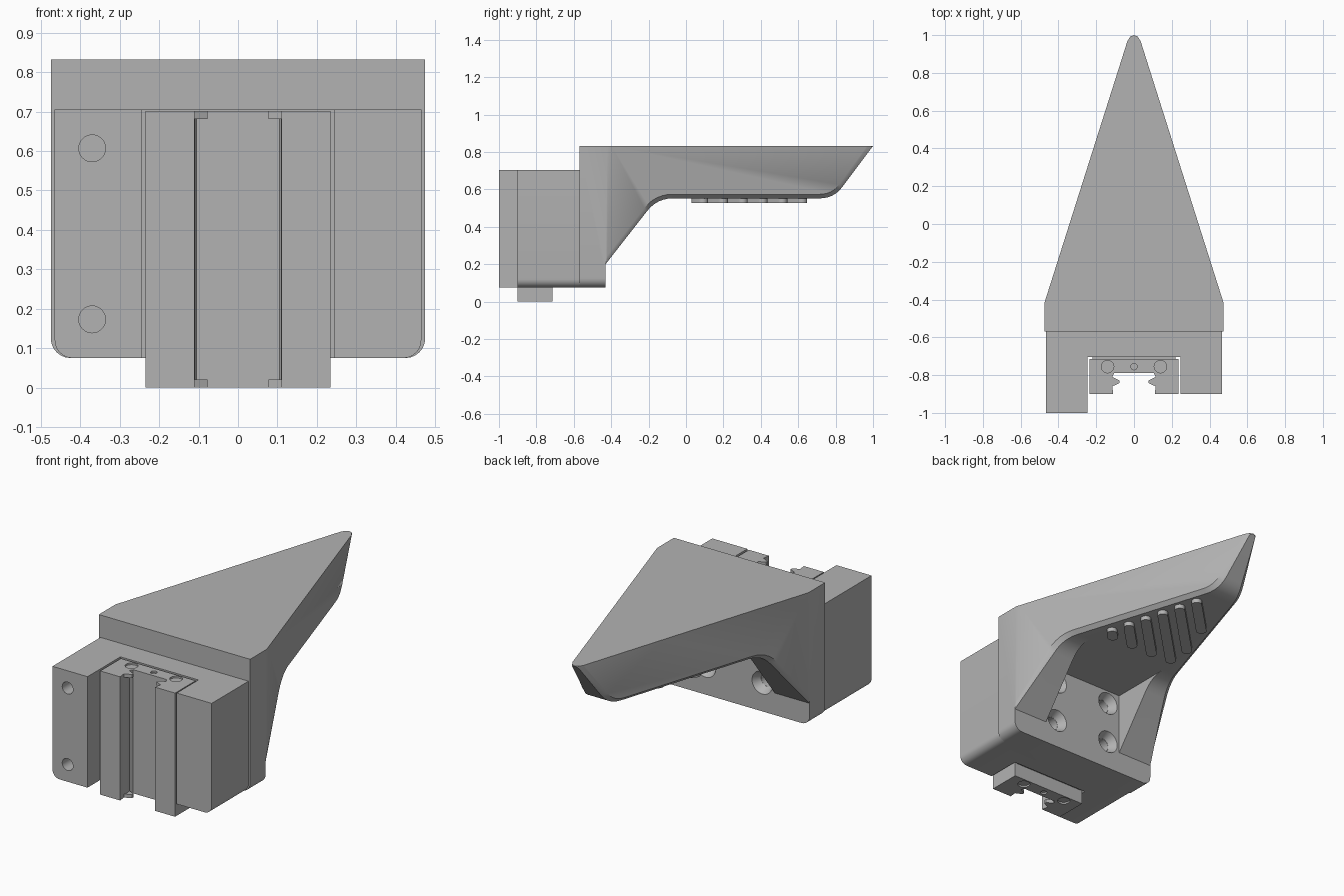
import bpy, bmesh, math
from mathutils import Vector

if "Cube" in bpy.data.objects:
    bpy.data.objects.remove(bpy.data.objects["Cube"], do_unlink=True)

grey = bpy.data.materials.new("plain grey")
grey.use_nodes = True
grey.diffuse_color = (0.45, 0.45, 0.45, 1)
grey.node_tree.nodes["Principled BSDF"].inputs["Base Color"].default_value = (0.45, 0.45, 0.45, 1)

# axis along which a flat outline is extruded -> placement of (u, v, depth)
PLACE = {
    "x": lambda u, v, d: (d, u, v),
    "y": lambda u, v, d: (u, d, v),
    "z": lambda u, v, d: (u, v, d),
}


def prism(name, outline, axis, lo, hi, scale_hi=1.0):
    """Extrude a closed 2D outline along one axis; scale_hi makes a taper."""
    cu = sum(p[0] for p in outline) / len(outline)
    cv = sum(p[1] for p in outline) / len(outline)
    far = [(cu + (u - cu) * scale_hi, cv + (v - cv) * scale_hi) for u, v in outline]
    bm = bmesh.new()
    a = [bm.verts.new(PLACE[axis](u, v, lo)) for u, v in outline]
    b = [bm.verts.new(PLACE[axis](u, v, hi)) for u, v in far]
    bm.faces.new(a)
    bm.faces.new(b)
    for i in range(len(a)):
        j = (i + 1) % len(a)
        bm.faces.new((a[i], a[j], b[j], b[i]))
    bmesh.ops.recalc_face_normals(bm, faces=bm.faces)
    mesh = bpy.data.meshes.new(name)
    bm.to_mesh(mesh)
    bm.free()
    mesh.materials.append(grey)
    ob = bpy.data.objects.new(name, mesh)
    bpy.context.collection.objects.link(ob)
    return ob


def circle(u, v, r, n=32):
    return [(u + r * math.cos(2 * math.pi * i / n), v + r * math.sin(2 * math.pi * i / n)) for i in range(n)]


def rect(u0, v0, u1, v1):
    return [(u0, v0), (u1, v0), (u1, v1), (u0, v1)]


def fillet(p0, p1, p2, cut, n=6):
    """Points of a soft corner at p1, starting 'cut' away on each side."""
    p0, p1, p2 = Vector(p0), Vector(p1), Vector(p2)
    a = p1 + (p0 - p1).normalized() * cut
    b = p1 + (p2 - p1).normalized() * cut
    ts = [i / n for i in range(n + 1)]
    return [tuple(a * (1 - t) ** 2 + p1 * 2 * t * (1 - t) + b * t * t) for t in ts]


def combine(ob, cutters, operation="DIFFERENCE"):
    """Apply booleans one after another and drop the helpers."""
    for c in cutters:
        c.hide_render = True
        m = ob.modifiers.new("cut", "BOOLEAN")
        m.operation, m.object, m.solver = operation, c, "EXACT"
        bpy.context.view_layer.update()
        dg = bpy.context.evaluated_depsgraph_get()
        mesh = bpy.data.meshes.new_from_object(ob.evaluated_get(dg))
        ob.modifiers.clear()
        ob.data = mesh
        bpy.data.objects.remove(c, do_unlink=True)


def bevel(ob, rule, offset, segments):
    bm = bmesh.new()
    bm.from_mesh(ob.data)
    bm.normal_update()
    edges = [e for e in bm.edges if len(e.link_faces) == 2 and rule(e)]
    bmesh.ops.bevel(bm, geom=edges, offset=offset, segments=segments, profile=0.5,
                    affect="EDGES", clamp_overlap=False)
    bm.to_mesh(ob.data)
    bm.free()


def bottom_corner(e):
    """Lower outer edge running front to back."""
    a, b = (v.co for v in e.verts)
    return max(a.z, b.z) < 0.08 and abs(a.x - b.x) < 0.001 and abs(a.x) > 0.4


def arm_rim(e):
    """Edge between a tapered side and the underside of the arm."""
    f, g = sorted((fc.normal for fc in e.link_faces), key=lambda n: abs(n.x))
    mid = (e.verts[0].co + e.verts[1].co) / 2
    return f.z < -0.3 and abs(f.x) < 0.1 and abs(g.x) > 0.9 and abs(g.z) < 0.01 \
        and mid.y > -0.42 and abs(mid.x) > 0.01 and g.y > 0.1


# pointed arm with its mounting shoulder: plan outline crossed with side profile
UNDER = 0.552
foot, knee, heel, tip = (-0.43, 0.2), (-0.155, UNDER), (0.79, UNDER), (1.0, 0.832)
profile = [(-0.57, 0.832), (-0.57, 0.075), (-0.43, 0.075), foot]
profile += fillet(foot, knee, heel, 0.085) + fillet(knee, heel, tip, 0.075) + [tip]
half = [(0.475, -0.6), (0.475, -0.42), (0.035, 0.968), (0.02, 0.992)]
plan = half + [(0, 1.0)] + [(-x, y) for x, y in reversed(half)]
arm = prism("pointed_arm", plan, "z", 0.0, 0.832)
combine(arm, [prism("profile_helper", profile, "x", -0.6, 0.6)], "INTERSECT")
bevel(arm, arm_rim, 0.022, 1)
bevel(arm, bottom_corner, 0.05, 6)

# opening between the two gussets, and countersunk holes in the back plate
cutters = [prism("gusset_gap", rect(-0.257, -0.43, 0.257, -0.05), "z", 0.15, UNDER)]
for x in (-0.178, 0.178):
    for z in (0.238, 0.476):
        cutters.append(prism("sink", circle(x, z, 0.065), "y", -0.429, -0.475, 0.6))
        cutters.append(prism("bore", circle(x, z, 0.038), "y", -0.45, -0.56))
combine(arm, cutters)

# diagonal grip ribs under the arm
RIBS = 6
for k in range(RIBS):
    x, y = 0.23 - 0.03 * k, 0.09 + 0.106 * k
    run = min(y - 0.058, x + 0.2, 0.2 if k == RIBS - 1 else 1)
    r, s = 0.028, math.pi / 4
    pts = []
    for cx, cy, start in ((x, y, s - math.pi / 2), (x - run, y - run, s + math.pi / 2)):
        pts += [(cx + r * math.cos(start + math.pi * i / 8), cy + r * math.sin(start + math.pi * i / 8))
                for i in range(9)]
    prism("grip_rib_%d" % (k + 1), pts, "z", 0.528, UNDER + 0.01)

# mounting block with a channel and one longer cheek
TOP = 0.705
block = prism("mounting_block", [
    (-0.465, -0.565), (-0.465, -1.0), (-0.245, -1.0), (-0.245, -0.705),
    (0.245, -0.705), (0.245, -0.9), (0.465, -0.9), (0.465, -0.565)], "z", 0.075, TOP)
bevel(block, bottom_corner, 0.045, 6)
combine(block, [prism("front_hole", circle(-0.37, z, 0.034), "y", -1.01, -0.85) for z in (0.173, 0.607)])


# slide carriage: U-shaped body, end caps with inward teeth
def u_shape(tooth):
    side = [(0.105, -0.79), (0.115, -0.81), (0.115 - tooth, -0.828), (0.115 - tooth, -0.842),
            (0.115, -0.86), (0.11, -0.9), (0.235, -0.9), (0.235, -0.715)]
    return side + [(-x, y) for x, y in reversed(side)]


prism("carriage_body", u_shape(0.006), "z", 0.02, 0.682)
for name, lo, hi, face in (("lower_end_cap", 0.0, 0.02, -0.01), ("upper_end_cap", 0.682, 0.702, 0.71)):
    cap = prism(name, u_shape(0.038), "z", lo, hi)
    inner = (lo + hi) / 2
    combine(cap, [prism("pocket", circle(x, -0.755, r), "z", *sorted((face, inner)))
                  for x, r in ((-0.14, 0.033), (0, 0.017), (0.14, 0.033))])

# thin side web joining the carriage to the block
prism("carriage_seat", rect(-0.22, -0.717, 0.22, -0.7), "z", 0.08, 0.69)

# crisp edges, soft fillets
for ob in bpy.context.scene.objects:
    ob.select_set(ob.type == "MESH")
    if ob.type == "MESH":
        bpy.context.view_layer.objects.active = ob
bpy.ops.object.shade_smooth_by_angle(angle=math.radians(30))
